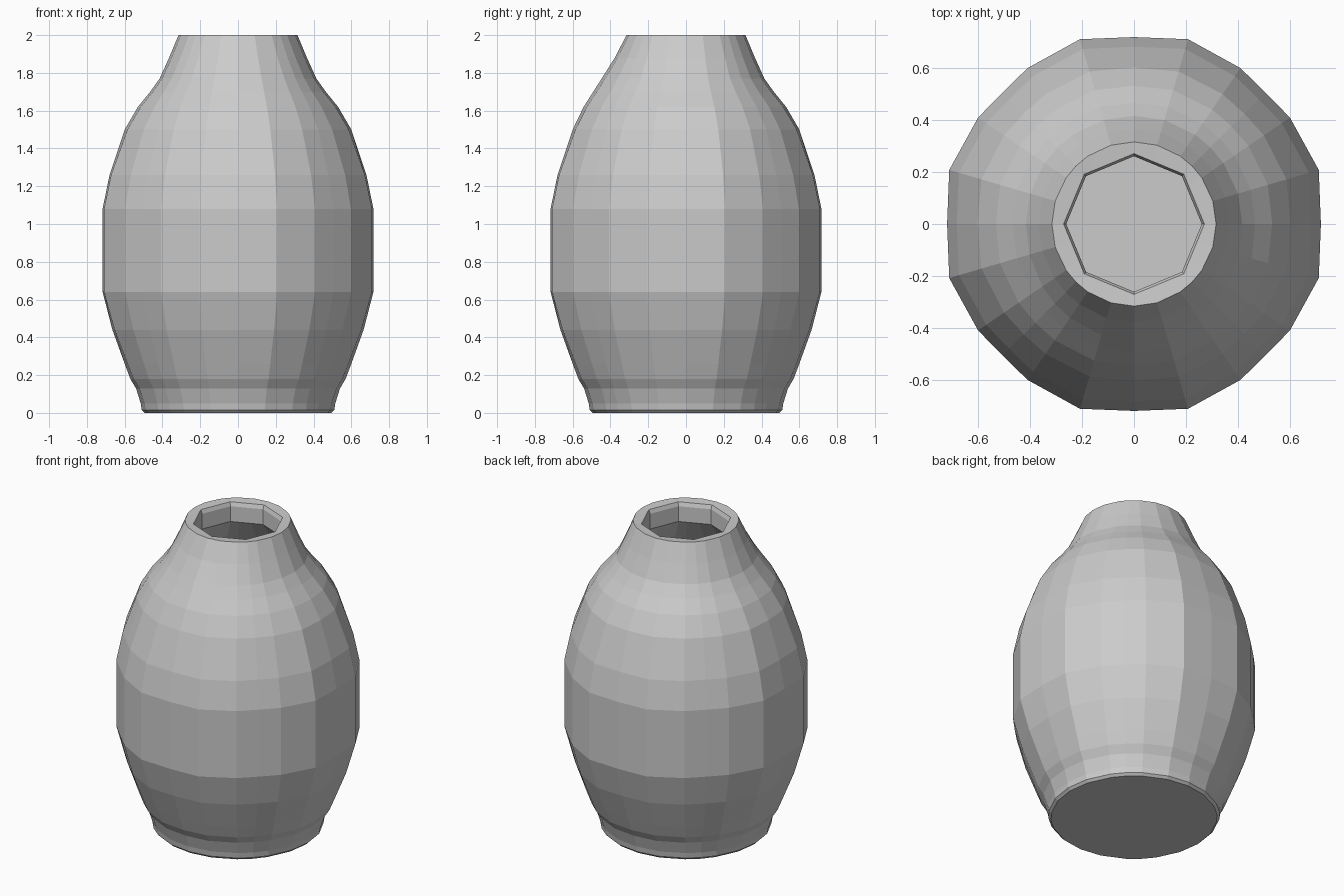
import bpy, bmesh
from math import radians, cos, sin, pi

cube = bpy.data.objects.get("Cube")
if cube:
    bpy.data.objects.remove(cube)

clay = bpy.data.materials.new("plain grey clay")
clay.use_nodes = True
GREY = (0.6, 0.6, 0.6, 1)
clay.diffuse_color = GREY
clay.node_tree.nodes["Principled BSDF"].inputs["Base Color"].default_value = GREY

# Facet directions of one quadrant, with how far each corner bulges at the belly
QUADRANT = [(0, 0), (16.3, 0.03), (34.3, 0.01), (45, -0.005), (55.7, 0.01), (73.7, 0.03)]
FACETS = [(radians(a + 90 * q), b) for q in range(4) for a, b in QUADRANT]

# Outside profile: radius, height
OUTER = [(0.495, 0), (0.51, 0.015), (0.515, 0.05), (0.54, 0.13), (0.57, 0.18),
         (0.60, 0.26), (0.665, 0.44), (0.717, 0.64), (0.717, 0.86), (0.717, 1.08),
         (0.68, 1.26), (0.60, 1.50), (0.53, 1.62), (0.465, 1.70), (0.415, 1.77),
         (0.365, 1.88), (0.315, 2.0)]
# Inside profile, from the octagonal mouth down to the floor
MOUTH = [(0.27, 1.995), (0.26, 1.97), (0.26, 1.87)]
INNER = [(0.52, 1.5), (0.64, 1.08), (0.64, 0.64), (0.52, 0.26), (0.46, 0.1)]


def ring(bm, z, radius_at):
    return [bm.verts.new((radius_at(a, b) * cos(a), radius_at(a, b) * sin(a), z))
            for a, b in FACETS]


def belly(r, z):
    """Facet corners swell at the belly; the front shoulder is a little fuller."""
    swell = max(0, 1 - abs(z - 0.9) / 0.9)
    fuller = 0.035 * max(0, 1 - abs(z - 1.75) / 0.2)
    return lambda a, b: r * (1 + b * min(1, swell * 1.6)) + fuller * max(0, -sin(a)) ** 2


def octagon(r):
    return lambda a, b: r * cos(pi / 8) / cos(a % (pi / 4) - pi / 8)


bm = bmesh.new()
rings = [ring(bm, z, belly(r, z)) for r, z in OUTER]
rings += [ring(bm, z, octagon(r)) for r, z in MOUTH]
rings += [ring(bm, z, lambda a, b, r=r: r) for r, z in INNER]

# Skin the rings, then close the underside and the inside floor
n = len(FACETS)
for low, high in zip(rings, rings[1:]):
    for i in range(n):
        j = (i + 1) % n
        bm.faces.new((low[i], low[j], high[j], high[i]))
bm.faces.new(rings[0][::-1])
bm.faces.new(rings[-1])
bmesh.ops.recalc_face_normals(bm, faces=bm.faces[:])

mesh = bpy.data.meshes.new("vase_body")
bm.to_mesh(mesh)
bm.free()
mesh.materials.append(clay)
vase = bpy.data.objects.new("vase_body", mesh)
bpy.context.collection.objects.link(vase)
